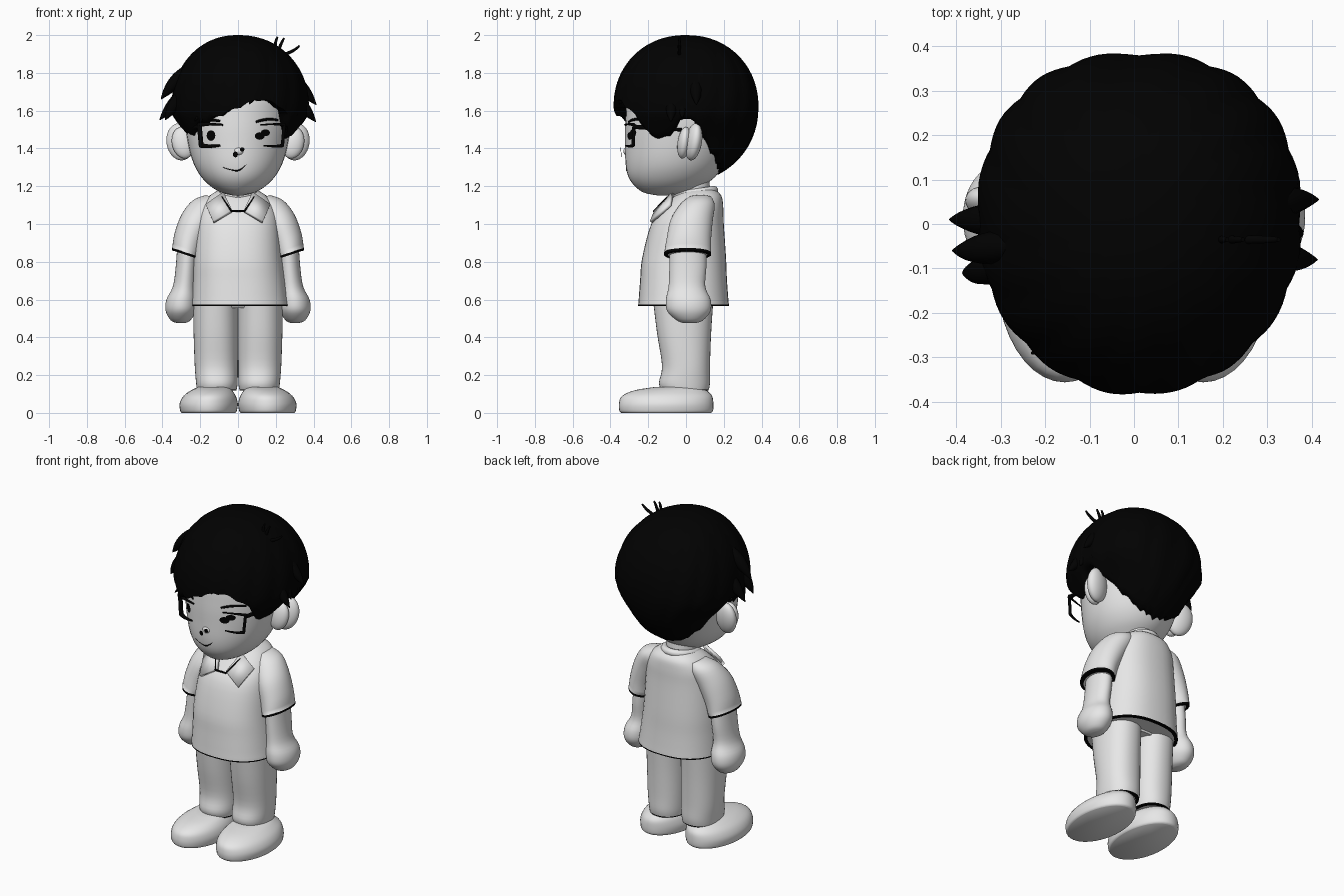
import bpy
import bmesh
from math import sin, cos, pi, radians, degrees, acos, copysign
from mathutils import Vector
from mathutils.bvhtree import BVHTree

cube = bpy.data.objects.get("Cube")
if cube:
    bpy.data.objects.remove(cube, do_unlink=True)


def material(name, rgb, rough):
    m = bpy.data.materials.new(name)
    m.use_nodes = True
    m.diffuse_color = (*rgb, 1)
    bsdf = m.node_tree.nodes["Principled BSDF"]
    bsdf.inputs["Base Color"].default_value = (*rgb, 1)
    bsdf.inputs["Roughness"].default_value = rough
    return m


WHITE = material("plain white", (0.96, 0.96, 0.96), 0.6)
BLACK = material("soft black", (0.0004, 0.0004, 0.0004), 0.9)
SIDES = (("left", 1), ("right", -1))


def finish(obj, angle=50):
    bpy.ops.object.select_all(action='DESELECT')
    obj.select_set(True)
    bpy.context.view_layer.objects.active = obj
    if obj.type == 'CURVE':
        bpy.ops.object.convert(target='MESH')
        obj = bpy.context.view_layer.objects.active
    bpy.ops.object.shade_smooth_by_angle(angle=radians(angle))
    return obj


def bm_object(name, bm, mats, angle=50):
    bmesh.ops.recalc_face_normals(bm, faces=bm.faces)
    mesh = bpy.data.meshes.new(name)
    bm.to_mesh(mesh)
    bm.free()
    for m in mats:
        mesh.materials.append(m)
    obj = bpy.data.objects.new(name, mesh)
    bpy.context.collection.objects.link(obj)
    return finish(obj, angle)


def bridge(bm, rows):
    n = len(rows[0])
    for a, b in zip(rows, rows[1:]):
        for i in range(n):
            j = (i + 1) % n
            bm.faces.new((a[i], a[j], b[j], b[i]))


def smooth_rings(rings, steps=4):
    """Catmull-Rom interpolation through the cross-section parameters."""
    out = []
    for i in range(len(rings) - 1):
        p0, p1 = rings[max(i - 1, 0)], rings[i]
        p2, p3 = rings[i + 1], rings[min(i + 2, len(rings) - 1)]
        for k in range(steps):
            t = k / steps
            out.append([0.5 * (2 * b + (c - a) * t + (2 * a - 5 * b + 4 * c - d) * t * t
                               + (3 * b - a - 3 * c + d) * t ** 3)
                        for a, b, c, d in zip(p0, p1, p2, p3)])
    return out + [rings[-1]]


def loft(name, rings, side=1, power=2.0, tilt=0.0, hem=0.0, segs=40):
    """Rings are (x, y, z, x radius, y radius), bottom up; hem is the height of a black edge."""
    bm = bmesh.new()
    profile = smooth_rings(rings)
    if hem:
        x, y, z, rx, ry = profile[0]
        profile.insert(1, (x, y, z + hem, rx, ry))
    rows = []
    for x, y, z, rx, ry in profile:
        row = []
        for i in range(segs):
            a = 2 * pi * i / segs
            dx = rx * copysign(abs(cos(a)) ** (2 / power), cos(a))
            dy = ry * copysign(abs(sin(a)) ** (2 / power), sin(a))
            row.append(bm.verts.new((side * (x + dx), y + dy, z + tilt * dx)))
        rows.append(row)
    bridge(bm, rows)
    bottom = bm.faces.new(rows[0])
    bm.faces.new(rows[-1])
    if hem:
        # Black edge strip and underside rim around a white inside
        bmesh.ops.recalc_face_normals(bm, faces=bm.faces)
        bm.faces.ensure_lookup_table()
        for f in bm.faces[:segs]:
            f.material_index = 1
        for f in bmesh.ops.inset_region(bm, faces=[bottom], thickness=.02, use_boundary=True)["faces"]:
            f.material_index = 1
    return bm_object(name, bm, (WHITE, BLACK))


def strand(name, points, radii, mat, depth):
    """Tapered tube through the points."""
    curve = bpy.data.curves.new(name, 'CURVE')
    curve.dimensions = '3D'
    curve.bevel_depth = depth
    curve.bevel_resolution = 3
    curve.use_fill_caps = True
    spline = curve.splines.new('NURBS')
    spline.points.add(len(points) - 1)
    for p, co, r in zip(spline.points, points, radii):
        p.co = (*co, 1)
        p.radius = r
    spline.use_endpoint_u = True
    spline.order_u = min(3, len(points))
    spline.resolution_u = 8
    curve.materials.append(mat)
    obj = bpy.data.objects.new(name, curve)
    bpy.context.collection.objects.link(obj)
    return finish(obj)


def ball(name, loc, size, rot=(0, 0, 0)):
    bpy.ops.mesh.primitive_uv_sphere_add(segments=32, ring_count=20, location=loc, rotation=rot)
    obj = bpy.context.object
    obj.name = name
    obj.scale = size
    obj.data.materials.append(WHITE)
    return finish(obj)


# Head and neck
head = loft("head", [(0, -.10, 1.15, .02, .04), (0, -.09, 1.165, .085, .13), (0, -.09, 1.2, .145, .18),
                     (0, -.075, 1.25, .195, .23), (0, -.058, 1.32, .235, .262),
                     (0, -.04, 1.42, .263, .282), (0, -.02, 1.55, .28, .3), (0, -.01, 1.7, .27, .29),
                     (0, 0, 1.85, .18, .2), (0, 0, 1.9, .05, .06)])
loft("neck", [(0, .04, 1.08, .1, .1), (0, .04, 1.16, .09, .09), (0, .03, 1.27, .09, .09)])
ball("nose", (.004, -.302, 1.385), (.03, .03, .025))

# Torso in a loose shirt, with the trouser top beneath it
loft("shirt", [(.012, -.013, .566, .258, .24), (.006, -.013, .7, .245, .23), (0, -.01, .82, .235, .222),
               (0, .008, 1.0, .218, .192), (0, .04, 1.09, .195, .157), (0, .065, 1.15, .15, .122),
               (0, .075, 1.185, .09, .075)], power=2.4, hem=.007)
loft("trouser_top", [(0, -.01, .555, .19, .12), (0, -.015, .6, .2, .14), (0, -.015, .66, .2, .15)])

for side, s in SIDES:
    # Arms with round hands, and the sleeves
    loft(side + "_arm", [(.3, .02, .475, .02, .03), (.304, .02, .49, .052, .07), (.302, .015, .54, .081, .115),
                         (.297, .012, .6, .082, .118), (.283, .005, .67, .062, .097),
                         (.272, .01, .78, .057, .098), (.26, .01, .92, .06, .095)], s)
    loft(side + "_sleeve", [(.275, .008, .836, .074, .125), (.257, .015, .92, .08, .118),
                            (.215, .03, 1.02, .085, .112), (.165, .06, 1.1, .075, .092),
                            (.13, .075, 1.14, .04, .06)], s, tilt=.33, hem=.013)
    # Trouser legs with dark cuff edges, and shoes
    loft(side + "_leg", [(.112, -.005, .118, .104, .125), (.112, -.008, .16, .11, .135),
                         (.115, 0, .25, .114, .127), (.117, -.01, .42, .118, .143),
                         (.118, -.015, .6, .12, .16)], s, power=2.2, hem=.012)
    loft(side + "_shoe", [(.156, -.105, 0, .142, .237), (.156, -.105, .012, .15, .248),
                          (.155, -.105, .05, .154, .25), (.15, -.1, .09, .138, .238),
                          (.14, -.08, .12, .108, .19), (.13, -.035, .137, .08, .13)], s)
    # Ears: a cupped front fold over a rounder back
    ball(side + "_ear", (s * .305, .04, 1.435), (.075, .042, .1), (radians(-8), s * radians(12), s * radians(12)))
    ball(side + "_ear_fold", (s * .29, -.01, 1.43), (.06, .035, .085), (radians(-8), s * radians(12), 0))
    # Collar flaps
    bm = bmesh.new()
    corners = [(.075, -.07, 1.165), (.17, -.085, 1.1), (.13, -.185, 1.01), (.03, -.16, 1.07)]
    bm.faces.new([bm.verts.new((s * x, y, z)) for x, y, z in corners])
    flap = bm_object(side + "_collar_flap", bm, (WHITE,))
    solid = flap.modifiers.new("thickness", 'SOLIDIFY')
    solid.thickness = .018
    solid.offset = 0

# Glasses: wrapped half frame and temple, sitting a little to the left
for (side, s), outer, depth in zip(SIDES, (.245, .205), (.009, .013)):
    strand(side + "_glasses_frame", [(s * x, y, z) for x, y, z in
           ((outer - .125, -.322, 1.525), (outer - .05, -.305, 1.53), (outer, -.275, 1.525),
            (outer, -.275, 1.525), (outer - .01, -.28, 1.415), (outer - .01, -.28, 1.415),
            (outer - .06, -.305, 1.41), (outer - .11, -.318, 1.415))],
           (.4, .6, 1, 1, 1, 1, .7, .4), BLACK, depth)
    strand(side + "_glasses_temple", [(s * outer, -.275, 1.515), (s * .26, -.15, 1.505), (s * .27, -.02, 1.5)],
           (1, 1, 1), BLACK, .012)

strand("collar_band", [(.09 * sin(a), .05 - .1 * cos(a), 1.15 + .03 * (1 - cos(a)) / 2)
                       for a in (2 * pi * i / 16 for i in range(17))], [1] * 17, WHITE, .022)
strand("neckline", [(-.085, -.1, 1.145), (-.035, -.17, 1.068), (-.035, -.17, 1.068), (.035, -.17, 1.068),
                    (.035, -.17, 1.068), (.085, -.1, 1.145)], (.5, 1, 1, 1, 1, .5), BLACK, .005)

# Painted face marks, laid on the head surface
tree = BVHTree.FromPolygons([v.co for v in head.data.vertices], [p.vertices[:] for p in head.data.polygons])


def on_face(x, z, lift=.004):
    hit = tree.ray_cast(Vector((x, -2, z)), Vector((0, 1, 0)))[0]
    return hit.x, hit.y - lift, hit.z


def spot(name, x, z, rx, rz, lift=.004):
    bm = bmesh.new()
    bm.faces.new([bm.verts.new(on_face(x + rx * cos(a), z + rz * sin(a), lift))
                  for a in (2 * pi * i / 20 for i in range(20))])
    bm_object(name, bm, (BLACK,))


def face_line(name, points, radii, depth):
    strand(name, [on_face(x, z, .001) for x, z in points], radii, BLACK, depth)


spot("right_eye", -.143, 1.468, .023, .028)
spot("left_eye", .115, 1.466, .026, .02)
spot("left_eye_corner", .145, 1.483, .024, .018)
spot("right_nostril", -.014, 1.368, .013, .015, .02)
spot("left_nostril", .022, 1.395, .012, .011, .025)
face_line("mouth", [(-.08, 1.3), (-.02, 1.28), (.015, 1.285), (.045, 1.315)], (.3, 1, 1, .3), .004)
face_line("right_brow", [(-.2, 1.54), (-.15, 1.556), (-.095, 1.545)], (.5, 1, .5), .011)
face_line("left_brow", [(.095, 1.54), (.15, 1.562), (.21, 1.55)], (.5, 1, .5), .011)

# Hair cap: a dome whose lower edge follows the hairline (degrees from the front, height)
HAIRLINE = [(-180, 1.27), (-140, 1.3), (-115, 1.38), (-102, 1.46), (-95, 1.55), (-84, 1.55), (-76, 1.46),
            (-60, 1.455), (-46, 1.52), (-32, 1.545), (-15, 1.58), (0, 1.62), (15, 1.66), (30, 1.64),
            (46, 1.57), (60, 1.455), (76, 1.46), (84, 1.55), (95, 1.55), (102, 1.46), (115, 1.38),
            (140, 1.3), (180, 1.27)]


def hairline(deg):
    for (a, za), (b, zb) in zip(HAIRLINE, HAIRLINE[1:]):
        if a <= deg <= b:
            return za + (zb - za) * (deg - a) / (b - a)
    return HAIRLINE[0][1]


N, ROWS, MID = 128, 26, 1.62
bm = bmesh.new()
rows = [[] for _ in range(ROWS + 3)]
for i in range(N):
    a = -pi + 2 * pi * i / N
    edge = hairline(degrees(a)) + .014 * abs(sin(11 * a)) - .007
    drop = (edge - MID) / (.38 if edge > MID else .4)
    power = 2.35 if cos(a) < 0 else 2.0
    ax = copysign(abs(sin(a)) ** (2 / power), sin(a))
    ay = copysign(abs(cos(a)) ** (2 / power), cos(a))
    for r in range(ROWS + 1):
        th = acos(drop) * max(r, .05) / ROWS
        z = MID + cos(th) * (.38 if cos(th) > 0 else .4)
        out = sin(th) ** (.92 if cos(th) > 0 else 1)
        clump = 1 + .022 * (abs(sin(8 * a + 2 * th)) - .5) * sin(th)
        tuck = 1 - min(.2, max(0, 1.58 - z) * 1.5)
        co = Vector((.363 * out * ax * clump * tuck + .012 * out, -.383 * out * ay * clump, z))
        rows[r].append(bm.verts.new(co))
    for k, (scale, up) in enumerate(((.86, 0), (.74, .06))):
        rows[ROWS + 1 + k].append(bm.verts.new((co.x * scale, co.y * scale, co.z + up)))
bridge(bm, rows)
bm.faces.new(rows[0])
bm_object("hair_cap", bm, (BLACK,), 80)

# Flared side locks: (tip x, tip y, tip height)
for k, (x, y, z) in enumerate([(-.415, .01, 1.55), (-.408, -.06, 1.66), (-.385, -.11, 1.55),
                               (.415, .055, 1.63), (.412, -.08, 1.54), (.38, -.02, 1.56)]):
    s = copysign(1, x)
    strand(f"side_lock_{k + 1}", [(s * .25, y * .7, z + .17), (s * .335, y, z + .1), (x, y, z)],
           (.4, 1.15, .03), BLACK, .052)

# Swept fringe locks: (root x, tip x, tip height)
for k, (x0, x1, z) in enumerate([(.05, -.23, 1.545), (.1, -.16, 1.56), (.12, -.05, 1.595),
                                 (.14, .06, 1.635), (.12, .22, 1.615), (-.05, -.2, 1.535)]):
    y = -.355 * (1 - (x1 / .4) ** 2) ** .5
    strand(f"fringe_lock_{k + 1}", [(x0, -.16, 1.82), ((x0 + x1) / 2, y + .03, 1.72), (x1, y, z)],
           (.3, 1, .05), BLACK, .055)

# Stray strands on the crown
for k, (x, z) in enumerate([(.21, 1.99), (.245, 1.985), (.325, 1.945)]):
    strand(f"crown_strand_{k + 1}", [(.2, -.035, 1.88), (x - .02, -.035, z - .03), (x, -.035, z)],
           (1, 1, .5), BLACK, .01)
